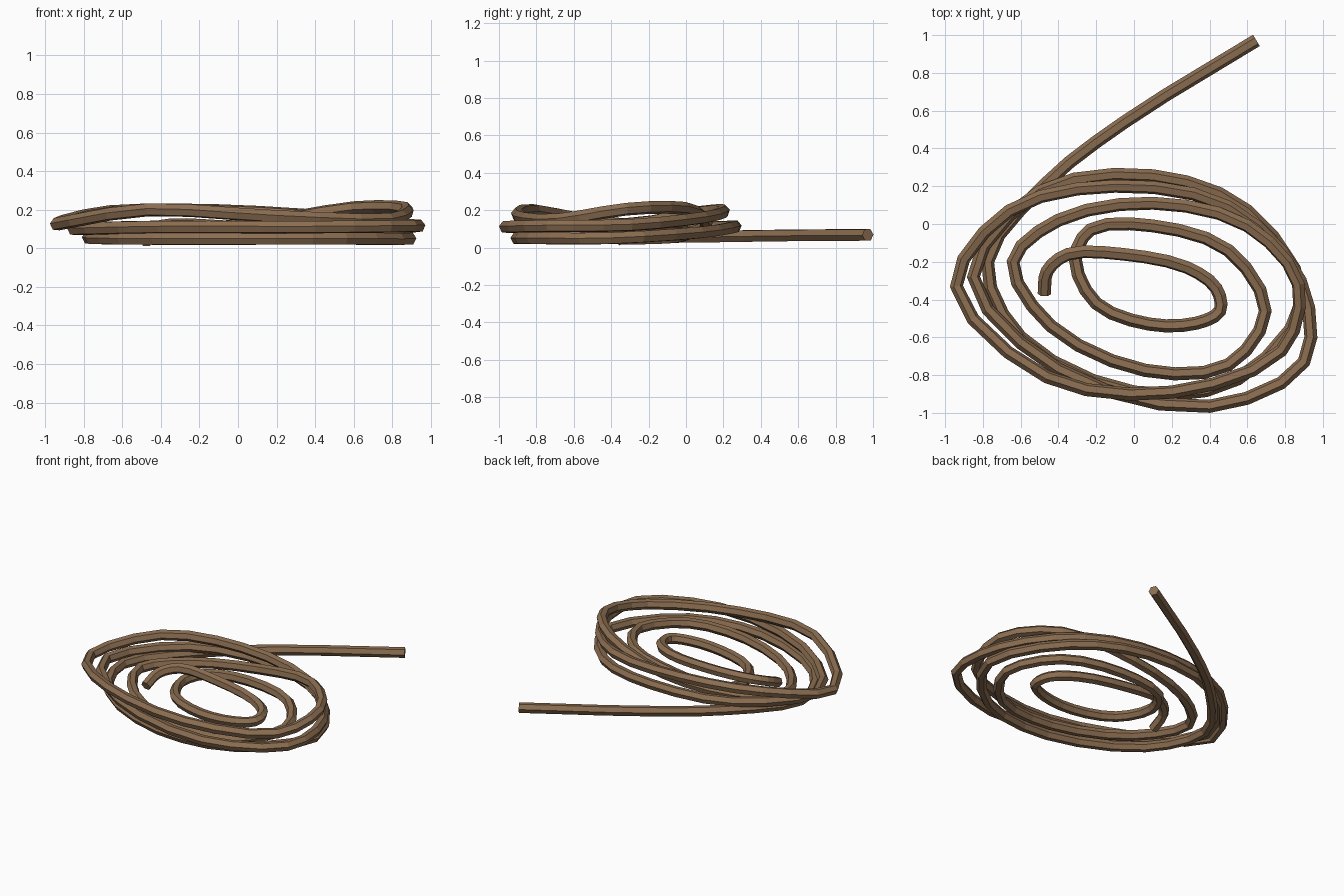
import bpy
from mathutils import Vector

if "Cube" in bpy.data.objects:
    bpy.data.objects.remove(bpy.data.objects["Cube"])

# Rope centre line, from the inner end, spiralling clockwise out to the loose tail
PATH = [
    # inner end and small coil
    (-.475, -.37, .04), (-.46, -.25, .09), (-.35, -.16, .12), (-.06, -.16, .11),
    (.28, -.23, .09), (.435, -.34, .08), (.455, -.46, .07), (.33, -.525, .06),
    (.08, -.53, .05), (-.2, -.42, .05), (-.31, -.19, .05),
    # second coil
    (-.23, -.03, .06), (.1, -.01, .09), (.5, -.14, .1), (.695, -.46, .08),
    (.5, -.745, .06), (.06, -.775, .05), (-.44, -.54, .05), (-.64, -.2, .06),
    # third coil, high on the right and front
    (-.4, .02, .08), (.1, .11, .13), (.6, -.01, .21), (.87, -.32, .205),
    (.78, -.67, .15), (.2, -.89, .165), (-.46, -.81, .2), (-.94, -.33, .125),
    # fourth coil, high at the back left
    (-.66, .07, .19), (-.1, .2, .195), (.5, .09, .16), (.88, -.3, .12),
    (.9, -.73, .115), (.4, -.965, .11), (-.4, -.77, .11), (-.85, -.28, .1),
    # bottom coil
    (-.5, .17, .11), (.1, .255, .11), (.6, .07, .08), (.89, -.4, .05),
    (.55, -.82, .05), (0, -.89, .05), (-.6, -.6, .05), (-.775, -.2, .055),
    # loose tail
    (-.47, .21, .06), (-.05, .54, .065), (.648, .972, .068),
]
STEPS = 3


def spline(points):
    """Smooth path through the points, with a few straight steps per span."""
    p = [Vector(q) for q in points]
    p = [2 * p[0] - p[1]] + p + [2 * p[-1] - p[-2]]
    out = []
    for a, b, c, d in zip(p, p[1:], p[2:], p[3:]):
        # centripetal knots keep unevenly spaced turns tidy
        t1 = (b - a).length ** .5
        t2 = t1 + (c - b).length ** .5
        t3 = t2 + (d - c).length ** .5
        for i in range(STEPS):
            t = t1 + (t2 - t1) * i / STEPS
            ab = a.lerp(b, t / t1)
            bc = b.lerp(c, (t - t1) / (t2 - t1))
            cd = c.lerp(d, (t - t2) / (t3 - t2))
            out.append(ab.lerp(bc, t / t2).lerp(bc.lerp(cd, (t - t1) / (t3 - t1)), (t - t1) / (t2 - t1)))
    return out + [p[-2]]


# Rope: six-sided tube along the path
points = spline(PATH)
curve = bpy.data.curves.new("rope", "CURVE")
curve.dimensions = "3D"
curve.bevel_depth = 0.035
curve.bevel_resolution = 1
curve.use_fill_caps = True
line = curve.splines.new("POLY")
line.points.add(len(points) - 1)
for node, co in zip(line.points, points):
    node.co = (*co, 1)
line.use_smooth = False

brown = bpy.data.materials.new("rope brown")
brown.diffuse_color = (0.26, 0.155, 0.082, 1)
brown.use_nodes = True
brown.node_tree.nodes["Principled BSDF"].inputs["Base Color"].default_value = brown.diffuse_color
curve.materials.append(brown)
rope = bpy.data.objects.new("rope", curve)
bpy.context.collection.objects.link(rope)

# Turn the curve into a mesh
bpy.context.view_layer.objects.active = rope
rope.select_set(True)
bpy.ops.object.convert(target="MESH")
